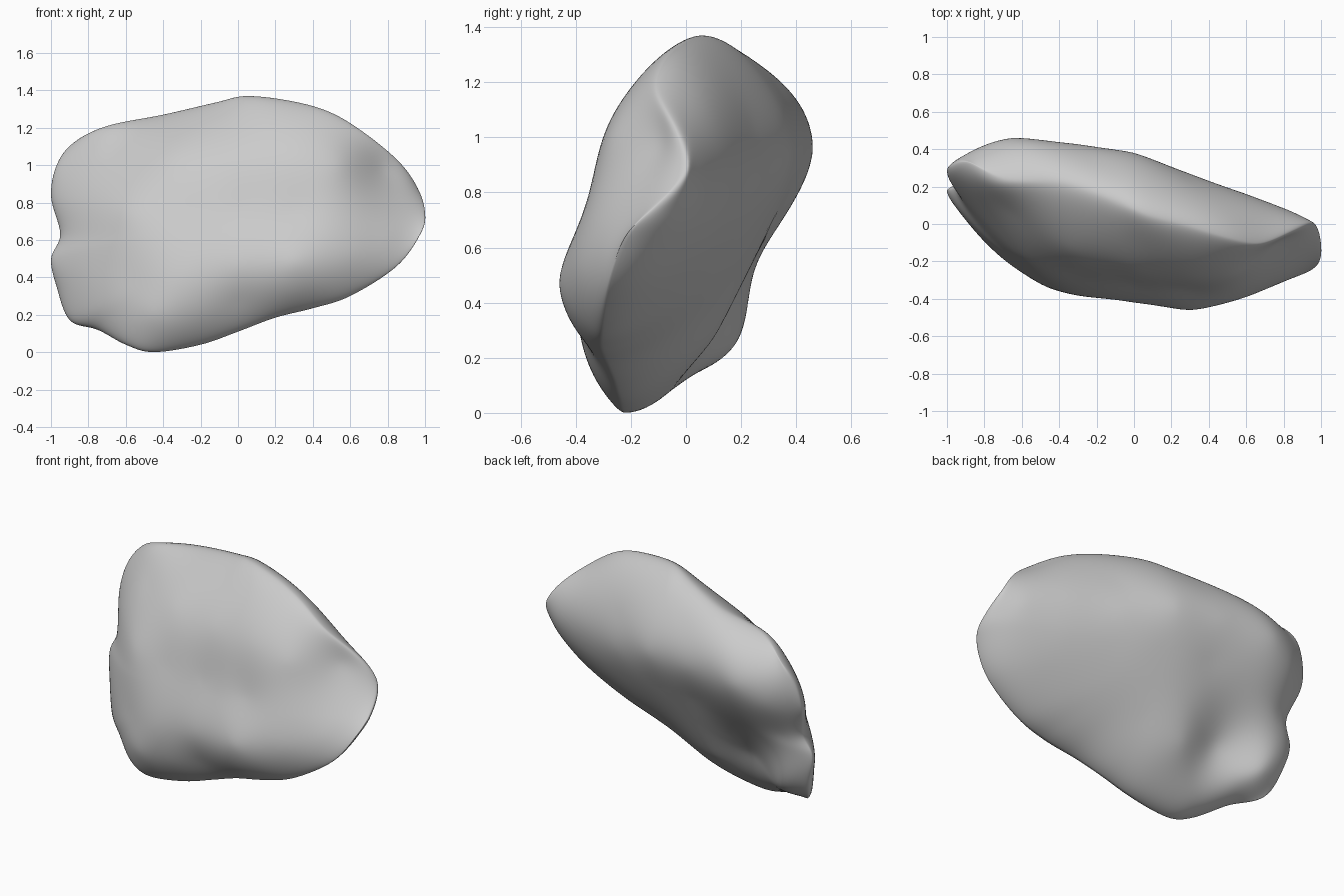
import bpy, bmesh, math
from mathutils import Vector

if "Cube" in bpy.data.objects:
    bpy.data.objects.remove(bpy.data.objects["Cube"])

# Rim of the boulder, (x, z, y), running clockwise from the left side
RIM = [(-1, .83, .28), (-.97, 1.0, .31), (-.88, 1.12, .33), (-.7, 1.21, .24),
       (-.4, 1.27, .22), (-.12, 1.335, .13), (.05, 1.37, .06), (.3, 1.34, -.01),
       (.5, 1.28, -.07), (.68, 1.17, -.1), (.86, 1.02, -.03), (.96, .88, .0),
       (1, .75, -.11), (.98, .64, -.22), (.85, .46, -.28), (.6, .3, -.3),
       (.4, .235, -.3), (.2, .185, -.28), (0, .11, -.25), (-.2, .04, -.23),
       (-.45, 0, -.22), (-.6, .04, -.18), (-.75, .12, -.05), (-.9, .17, .08),
       (-.97, .35, .16), (-1, .5, .18), (-.95, .63, .2)]

# Surface heights inside the rim, (x, z, y)
FRONT = [(.3, .48, -.46), (0, .46, -.42), (-.3, .4, -.38), (-.55, .38, -.28),
         (.6, .52, -.39), (.8, .62, -.29), (-.45, .2, -.34), (-.2, .2, -.36),
         (0, .27, -.37), (.3, .32, -.41), (.3, .75, -.36), (0, .75, -.33),
         (-.3, .75, -.28), (-.6, .75, -.18), (-.8, .75, .0), (-.8, .4, -.09),
         (.6, .75, -.33), (.8, .8, -.19), (.3, 1.05, -.28), (0, 1.05, -.24),
         (-.35, 1.05, -.13), (-.65, 1.05, .06), (.55, 1.0, -.27),
         (.77, .98, -.1), (.5, 1.18, -.18), (0, 1.24, -.09)]
BACK = [(-.65, .95, .46), (-.65, .7, .35), (-.82, .85, .4), (-.85, .62, .27),
        (-.82, .4, .225), (-.78, .25, .18), (-.52, .36, .1), (-.27, .27, .1),
        (-.25, .42, .18), (-.3, .56, .25), (-.3, .72, .33), (-.3, .95, .425),
        (0, .95, .38), (0, .72, .3), (0, .35, .08), (.3, 1.05, .24),
        (.3, .85, .265), (.3, .65, .19), (.3, .4, .02), (.6, .88, .16),
        (.6, .65, .1), (.6, .45, -.05), (.86, .78, .05), (-.6, 1.12, .41),
        (-.2, 1.18, .335), (.2, 1.22, .2), (.6, 1.12, .07)]
CENTRE = Vector((0, .7))
SUB, RINGS = 8, 40


def smooth_loop(points, n):
    """Closed Catmull-Rom curve."""
    p, out = [Vector(q) for q in points], []
    for i in range(len(p)):
        a, b, c, d = (p[(i + k) % len(p)] for k in (-1, 0, 1, 2))
        for s in range(n):
            t = s / n
            out.append(.5 * (2 * b + (c - a) * t + (2 * a - 5 * b + 4 * c - d) * t * t
                             + (3 * b - a - 3 * c + d) * t ** 3))
    return out


def kernel(ax, az, bx, bz):
    d = (ax - bx) ** 2 + (az - bz) ** 2
    return d * math.log(d) if d > 1e-12 else 0.0


def thin_plate(pts):
    """Smooth height function through scattered (x, z, y) points."""
    n = len(pts)
    m = [[kernel(p[0], p[1], q[0], q[1]) for q in pts] + [1, p[0], p[1], p[2]] for p in pts]
    for k in range(3):
        m.append([(1, q[0], q[1])[k] for q in pts] + [0, 0, 0, 0])
    size = n + 3
    for c in range(size):
        piv = max(range(c, size), key=lambda r: abs(m[r][c]))
        m[c], m[piv] = m[piv], m[c]
        for r in range(c + 1, size):
            f = m[r][c] / m[c][c]
            if f:
                m[r] = [u - f * v for u, v in zip(m[r], m[c])]
    w = [0.0] * size
    for r in reversed(range(size)):
        w[r] = (m[r][size] - sum(m[r][k] * w[k] for k in range(r + 1, size))) / m[r][r]
    return lambda x, z: (sum(w[i] * kernel(x, z, pts[i][0], pts[i][1]) for i in range(n))
                         + w[n] + w[n + 1] * x + w[n + 2] * z)


rim = smooth_loop(RIM, SUB)
N = len(rim)


def warp(rho, k):
    """Flattened radius, so that the surface rounds over at the rim."""
    return (1 - k) * rho + k * math.asin(min(rho, 1)) / (math.pi / 2)


def make_side(bm, rim_verts, controls, k, flip):
    fitted = [tuple(r) for r in rim[::SUB // 2]]
    for x, z, y in controls:
        d = Vector((x, z)) - CENTRE
        edge = min((r.xy - CENTRE for r in rim), key=lambda e: e.angle(d))
        rho = d.length / edge.length
        f = warp(rho, k) / rho
        fitted.append((CENTRE.x + d.x * f, CENTRE.y + d.y * f, y))
    height = thin_plate(fitted)
    outer = rim_verts
    for j in range(1, RINGS):
        rho = math.sin((1 - j / RINGS) * math.pi / 2)
        s, ring = warp(rho, k), []
        for r in rim:
            e = r.xy - CENTRE
            y = height(CENTRE.x + e.x * s, CENTRE.y + e.y * s)
            ring.append(bm.verts.new((e.x * rho + CENTRE.x, y, e.y * rho + CENTRE.y)))
        for i in range(N):
            q = [outer[i], outer[(i + 1) % N], ring[(i + 1) % N], ring[i]]
            bm.faces.new(q[::-1] if flip else q)
        outer = ring
    mid = bm.verts.new((CENTRE.x, height(*CENTRE), CENTRE.y))
    for i in range(N):
        q = [outer[i], outer[(i + 1) % N], mid]
        bm.faces.new(q[::-1] if flip else q)


# Boulder: front and back shells sharing one rim
bm = bmesh.new()
rim_verts = [bm.verts.new((r.x, r.z, r.y)) for r in rim]
make_side(bm, rim_verts, FRONT, .55, True)
make_side(bm, rim_verts, BACK, .8, False)
bmesh.ops.recalc_face_normals(bm, faces=bm.faces[:])
mesh = bpy.data.meshes.new("boulder")
bm.to_mesh(mesh)
bm.free()
boulder = bpy.data.objects.new("boulder", mesh)
bpy.context.collection.objects.link(boulder)
mesh.shade_smooth()

# Soften small creases
soften = boulder.modifiers.new("soften", 'SMOOTH')
soften.factor, soften.iterations = .5, 4
